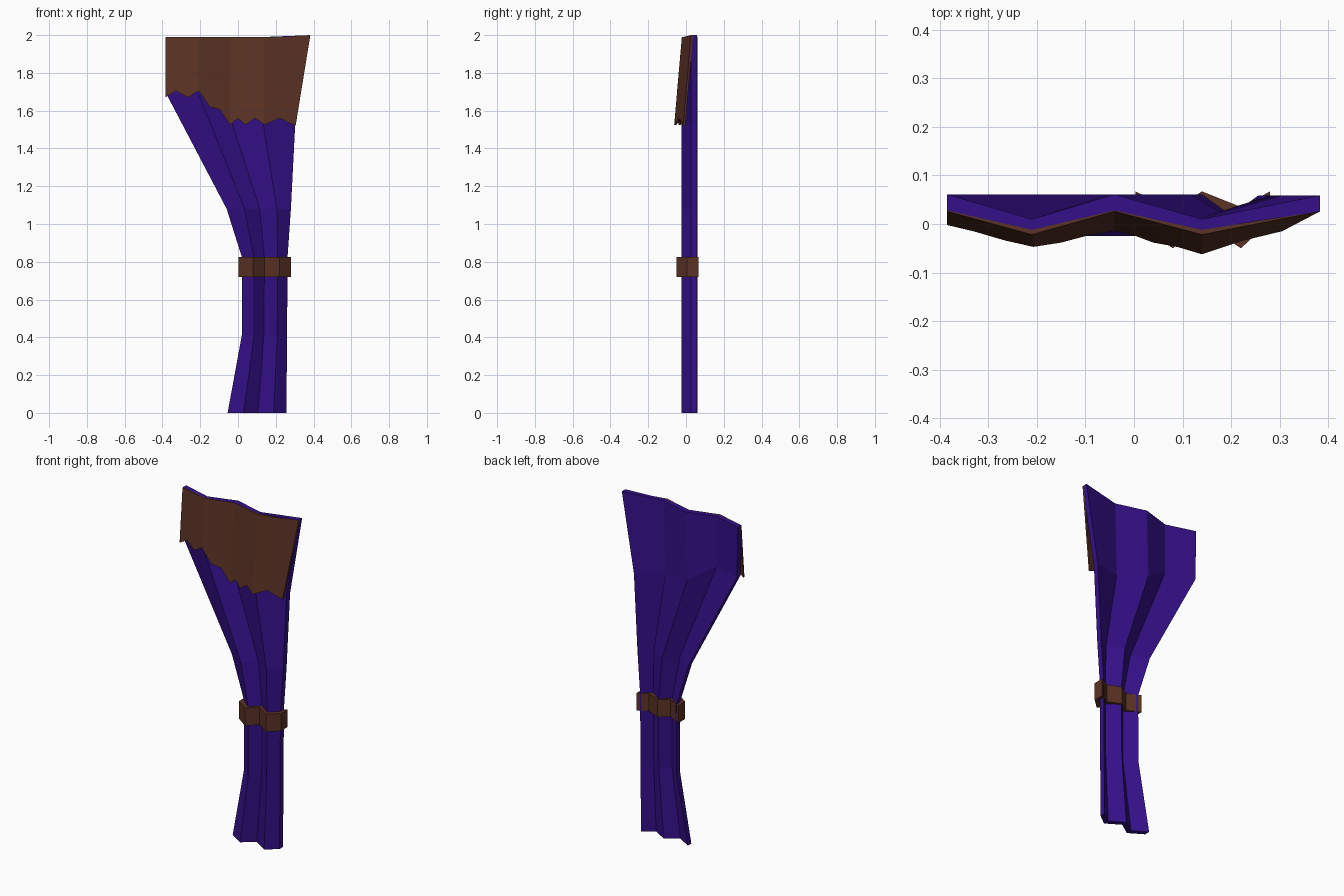
import bpy, bmesh

if "Cube" in bpy.data.objects:
    bpy.data.objects.remove(bpy.data.objects["Cube"])


def material(name, rgb):
    m = bpy.data.materials.new(name)
    m.diffuse_color = (*rgb, 1)
    m.use_nodes = True
    m.node_tree.nodes["Principled BSDF"].inputs["Base Color"].default_value = m.diffuse_color
    return m


def pleated_sheet(name, front, back, mat):
    """Closed solid from matching front and back grids (rows run top to bottom)."""
    bm = bmesh.new()
    F = [[bm.verts.new(p) for p in row] for row in front]
    B = [[bm.verts.new(p) for p in row] for row in back]
    for r in range(len(F) - 1):
        for c in range(len(F[0]) - 1):
            for G in (F, B):
                bm.faces.new((G[r][c], G[r + 1][c], G[r + 1][c + 1], G[r][c + 1]))
    # close the rim between the two grids
    rims = []
    for G in (F, B):
        rims.append(G[0] + [row[-1] for row in G[1:]] + G[-1][-2::-1]
                    + [row[0] for row in G[-2:0:-1]])
    f, b = rims
    for i in range(len(f)):
        bm.faces.new((f[i - 1], f[i], b[i], b[i - 1]))
    bmesh.ops.recalc_face_normals(bm, faces=bm.faces)
    mesh = bpy.data.meshes.new(name)
    bm.to_mesh(mesh)
    bm.free()
    ob = bpy.data.objects.new(name, mesh)
    mesh.materials.append(mat)
    bpy.context.collection.objects.link(ob)


purple = material("purple_cloth", (0.035, 0.005, 0.25))
brown = material("brown_cloth", (0.105, 0.032, 0.018))

# curtain: five pleat columns gathered toward the right
rows = [  # (x per column, z per column)
    ((-0.385, -0.21, -0.04, 0.14, 0.383), (1.99, 1.99, 1.99, 1.99, 2.0)),
    ((-0.38, -0.21, -0.05, 0.13, 0.303), (1.69, 1.69, 1.59, 1.55, 1.53)),
    ((-0.06, 0.035, 0.115, 0.205, 0.28), (1.08,) * 5),
    ((0.022, 0.085, 0.14, 0.21, 0.262), (0.82,) * 5),
    ((0.02, 0.085, 0.137, 0.207, 0.26), (0.41,) * 5),
    ((-0.055, 0.03, 0.105, 0.19, 0.256), (0.0,) * 5),
]
front, back = [], []
for r, (xs, zs) in enumerate(rows):
    valley = -0.012 if r == 0 else -0.025
    yf = (0.028, valley, 0.028, valley, 0.026)
    yb = (0.061, 0.01, 0.061, 0.01, 0.059)
    front.append(list(zip(xs, yf, zs)))
    back.append(list(zip(xs, yb, zs)))
pleated_sheet("curtain", front, back, purple)

# tie band around the gathered cloth
xs = (0.003, 0.08, 0.14, 0.22, 0.28)
yf = (0.005, -0.05, 0.005, -0.05, 0.005)
yb = (0.067, 0.03, 0.067, 0.035, 0.067)
pleated_sheet("tie_band",
              [[(x, y, z) for x, y in zip(xs, yf)] for z in (0.825, 0.72)],
              [[(x, y, z) for x, y in zip(xs, yb)] for z in (0.825, 0.72)], brown)

# valance with ragged hem, leaning forward at the bottom
key_x = (-0.385, -0.21, -0.04, 0.14, 0.383)
key_y = (0.026, -0.022, 0.026, -0.022, 0.026)
hem = [(-0.385, 1.67), (-0.33, 1.705), (-0.265, 1.67), (-0.207, 1.705),
       (-0.15, 1.62), (-0.095, 1.605), (-0.042, 1.525), (0.0, 1.56),
       (0.04, 1.525), (0.09, 1.56), (0.14, 1.525), (0.22, 1.56), (0.305, 1.52)]
steps = (3, 3, 4, 2)  # hem points per pleat
top = []
for s, n in enumerate(steps):
    for k in range(n + (s == 3)):
        t = k / n
        top.append((key_x[s] + t * (key_x[s + 1] - key_x[s]),
                    key_y[s] + t * (key_y[s + 1] - key_y[s]), 1.99))
top[-1] = (*top[-1][:2], 2.0)
bottom = [(x, ty - 0.085 * (2 - z), z) for (x, z), (_, ty, _) in zip(hem, top)]
front = [top, bottom]
back = [[(x, y + 0.011, z) for x, y, z in row] for row in front]
pleated_sheet("valance", front, back, brown)
